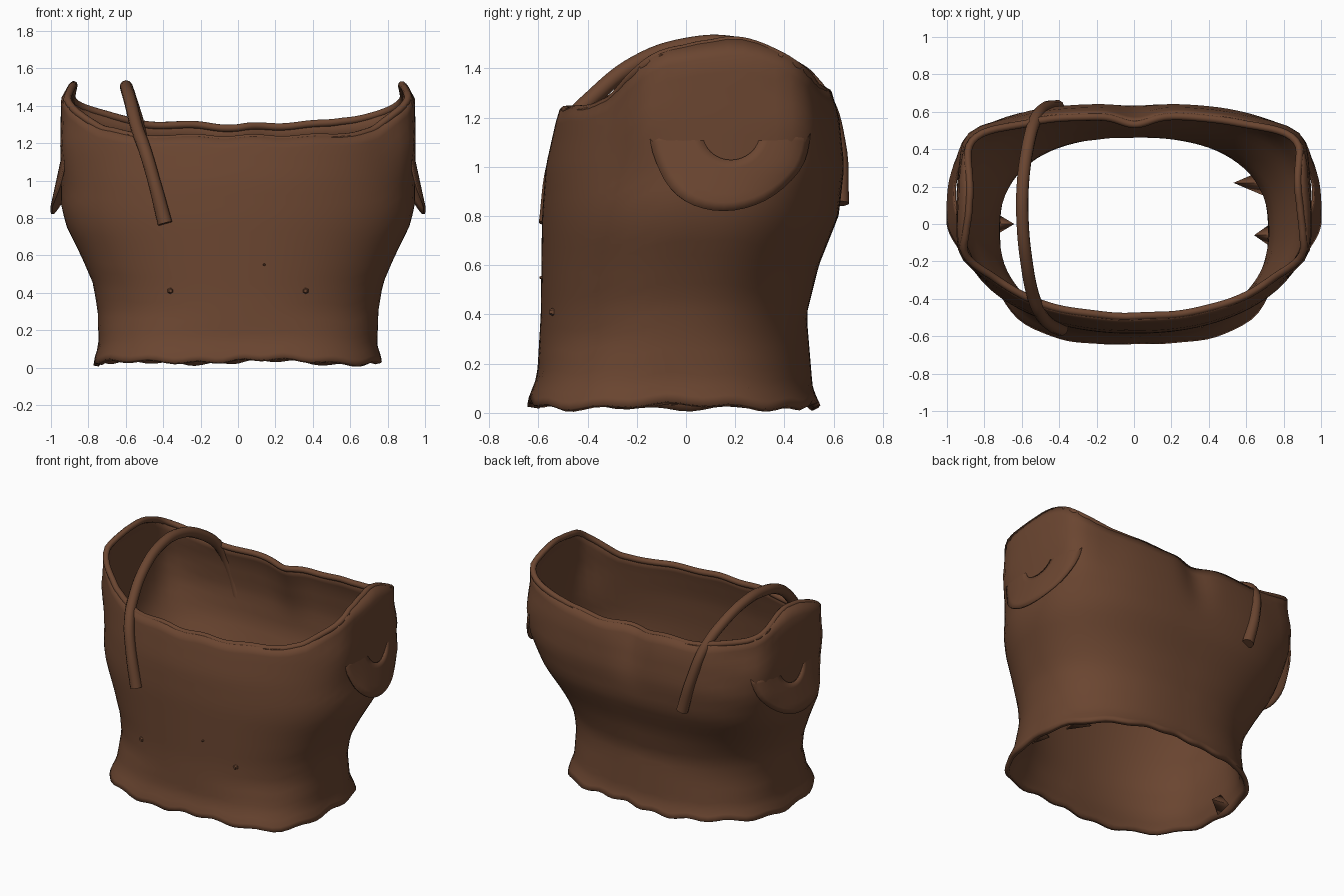
import bpy, math
from mathutils import Vector

cube = bpy.data.objects.get("Cube")
if cube:
    bpy.data.objects.remove(cube, do_unlink=True)

leather = bpy.data.materials.new("brown leather")
leather.use_nodes = True
BROWN = (0.145, 0.06, 0.03, 1)
leather.diffuse_color = BROWN
bsdf = leather.node_tree.nodes["Principled BSDF"]
bsdf.inputs["Base Color"].default_value = BROWN
bsdf.inputs["Roughness"].default_value = 0.8

# Torso profiles against height
WIDTH = [(0, .775), (.06, .765), (.12, .745), (.3, .75), (.45, .775), (.6, .84),
         (.75, .915), (.86, .945), (1.2, .95), (1.44, .945), (1.53, .895)]
FRONT = [(0, -.65), (.06, -.64), (.15, -.605), (.4, -.59), (.8, -.585), (1, -.57),
         (1.2, -.525), (1.3, -.49)]
BACK = [(0, .56), (.1, .515), (.4, .49), (.6, .54), (.8, .62), (1, .645), (1.2, .625), (1.32, .59)]
CENTRE = [(0, -.03), (.5, -.03), (1, .05)]
# Squareness of the front and back halves against height
FRONT_POWER = [(0, 3.1), (.1, 2.8), (.3, 2.25), (.9, 2.15)]
BACK_POWER = [(0, 2.6), (.1, 2.5), (.3, 2.3), (.5, 2.4), (1, 3.2)]
# Neckline height against angle from the front
RIM = [(0, 1.23), (47, 1.235), (55, 1.25), (65, 1.285), (73, 1.375), (80.5, 1.465), (90, 1.505),
       (98, 1.52), (103, 1.51), (110, 1.46), (118, 1.39), (126, 1.34), (136, 1.31), (180, 1.29)]


def lerp(table, v):
    for (a, p), (b, q) in zip(table, table[1:]):
        if v <= b:
            return p + (q - p) * max(0, v - a) / (b - a)
    return table[-1][1]


def clamp(v):
    return max(0, min(1, v))


def from_front(angle):
    return abs((math.degrees(angle) + 180) % 360 - 180)


def torso_point(angle, z):
    """Point of the torso surface; angle runs from the front round to the back."""
    s, c = math.sin(angle), -math.cos(angle)
    mid = lerp(CENTRE, z)
    if c < 0:
        n, depth = lerp(FRONT_POWER, z), mid - lerp(FRONT, z)
    else:
        n, depth = lerp(BACK_POWER, z), lerp(BACK, z) - mid
    r = (abs(s / lerp(WIDTH, z)) ** n + abs(c / depth) ** n) ** (-1 / n)
    # Ridges where the armholes meet the chest and the back
    deg = from_front(angle)
    r += .035 * math.exp(-((deg - 76) / 7) ** 2) * clamp((z - .95) / .25)
    r += .055 * math.exp(-((deg - 116) / 8) ** 2) * clamp((z - .85) / .3)
    x, y = r * s, mid + r * c
    if c > 0:  # groove along the upper spine
        y -= .045 * math.exp(-(x / .11) ** 2) * clamp((z - .9) / .35)
    return Vector((x, y, z))


def finish(obj, angle=50):
    obj.data.materials.append(leather)
    bpy.ops.object.select_all(action="DESELECT")
    obj.select_set(True)
    bpy.context.view_layer.objects.active = obj
    bpy.ops.object.shade_smooth_by_angle(angle=math.radians(angle))
    return obj


def mesh_part(name, verts, faces):
    mesh = bpy.data.meshes.new(name)
    mesh.from_pydata(verts, [], faces)
    mesh.update()
    obj = bpy.data.objects.new(name, mesh)
    bpy.context.collection.objects.link(obj)
    return obj


def tube(name, points, radius, cyclic=False, radii=None):
    curve = bpy.data.curves.new(name, "CURVE")
    curve.dimensions = "3D"
    curve.bevel_depth, curve.bevel_resolution = radius, 3
    curve.use_fill_caps = True
    curve.resolution_u = 2 if cyclic else 6
    spline = curve.splines.new("BEZIER")
    spline.bezier_points.add(len(points) - 1)
    spline.use_cyclic_u = cyclic
    for i, p in enumerate(points):
        b = spline.bezier_points[i]
        b.co = p
        b.handle_left_type = b.handle_right_type = "AUTO"
        b.radius = radii[i] if radii else 1
    obj = bpy.data.objects.new(name, curve)
    bpy.context.collection.objects.link(obj)
    bpy.ops.object.select_all(action="DESELECT")
    obj.select_set(True)
    bpy.context.view_layer.objects.active = obj
    bpy.ops.object.convert(target="MESH")
    return finish(bpy.context.object)


def solidify(obj, thickness):
    mod = obj.modifiers.new("thickness", "SOLIDIFY")
    mod.thickness, mod.offset = thickness, -1


# Torso shell with a ragged hem
COLS, ROWS = 96, 26
verts, faces, rim = [], [], []
for j in range(ROWS + 1):
    for i in range(COLS):
        a = 2 * math.pi * i / COLS
        hem = .04 + .01 * math.sin(5 * a) + .008 * math.sin(17 * a + 1) - .012 * math.sin(a) ** 2
        top = lerp(RIM, from_front(a)) + .006 * math.sin(11 * a)
        t = (j / ROWS) ** 1.15
        p = torso_point(a, hem + (top - hem) * t)
        verts.append(p)
        if j == ROWS:
            rim.append(p)
        if j < ROWS:
            k = (i + 1) % COLS
            faces.append((j * COLS + i, j * COLS + k, (j + 1) * COLS + k, (j + 1) * COLS + i))
torso = finish(mesh_part("torso_shell", verts, faces))
solidify(torso, .03)

# Rounded neckline, sunk into the edge of the shell
tube("neckline_roll", [p - Vector((p.x, p.y, 0)).normalized() * .021 - Vector((0, 0, .008))
                       for p in rim], .02, True)

# Armhole flaps: curved lips that leave the torso and flare out at their lower edge
SEG, RINGS = 24, 6
for side, label in ((1, "left"), (-1, "right")):
    verts, faces = [], []
    for j in range(RINGS + 1):
        for i in range(SEG + 1):
            a = math.pi * (1 + i / SEG)
            r = .35 + .65 * j / RINGS
            angle = math.radians(98 + 20 * r * math.cos(a))
            z = 1.14 + .32 * r * math.sin(a)
            p = torso_point(angle, z)
            p.x = side * (p.x - .008 + .075 * clamp((1.14 - z) / .32))
            verts.append(p)
            if j < RINGS and i < SEG:
                q = j * (SEG + 1) + i
                face = (q, q + SEG + 1, q + SEG + 2, q + 1)
                faces.append(face if side > 0 else face[::-1])
    flap = finish(mesh_part(label + "_armhole_flap", verts, faces))
    solidify(flap, .012)

# Single shoulder strap, arching from the front to the back
strap = [(-.39, -.56, .77), (-.45, -.535, 1), (-.5, -.48, 1.17), (-.54, -.38, 1.28),
         (-.575, -.2, 1.42), (-.595, 0, 1.49), (-.595, .2, 1.495), (-.57, .4, 1.42),
         (-.53, .55, 1.29), (-.48, .615, 1.1), (-.41, .625, .85)]
tube("shoulder_strap", strap, .034, radii=[1.15] + [1] * 9 + [1.15])

# Small studs on the belly
for name, x, y, z, size in (("left_stud", .36, -.54, .41, .024), ("right_stud", -.36, -.54, .41, .024),
                            ("middle_stud", .14, -.58, .55, .011)):
    bpy.ops.mesh.primitive_cone_add(vertices=6, radius1=size, radius2=size * .4, depth=.03,
                                    location=(x, y, z), rotation=(math.pi / 2, 0, 0))
    bpy.context.object.name = name
    finish(bpy.context.object, 20)

# Torn scraps hanging inside the hem
for name, x, y, reach in (("left_back_scrap", .69, .22, -.15), ("left_scrap", .74, -.06, -.09),
                          ("right_scrap", -.74, 0, .1)):
    scrap = mesh_part(name, [(x, y - .06, .03), (x, y + .06, .05), (x + reach, y, .08),
                             (x, y, .16)], [(0, 1, 2), (1, 3, 2), (3, 0, 2)])
    solidify(finish(scrap), .008)
